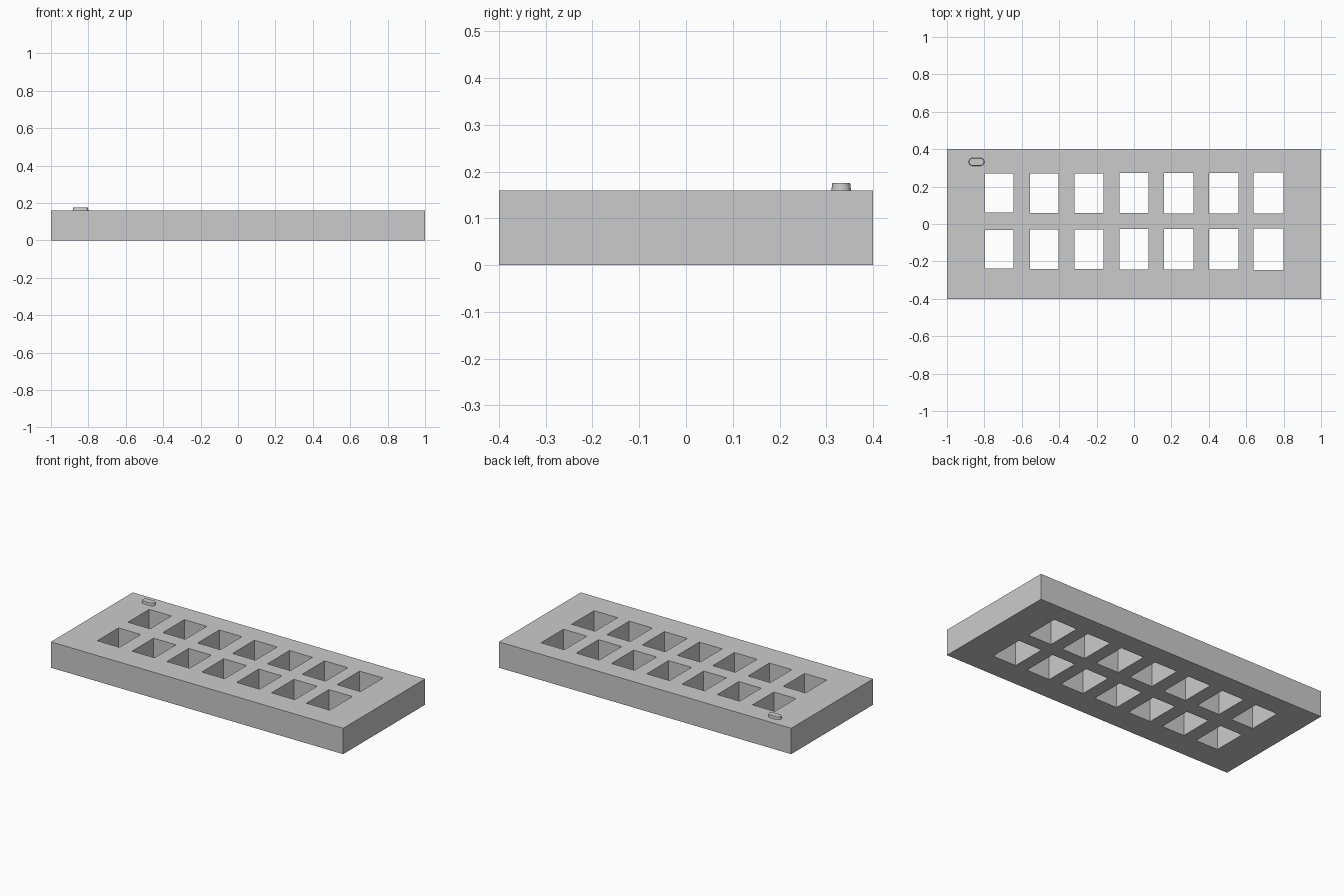
import bpy
import bmesh
import math
from mathutils import Matrix, Vector

default = bpy.data.objects.get("Cube")
if default:
    bpy.data.objects.remove(default, do_unlink=True)

grey = bpy.data.materials.new("plain grey")
grey.use_nodes = True
COLOUR = (0.6, 0.6, 0.6, 1)
grey.diffuse_color = COLOUR
grey.node_tree.nodes["Principled BSDF"].inputs["Base Color"].default_value = COLOUR


def add_box(bm, low, high):
    low, high = Vector(low), Vector(high)
    size = high - low
    matrix = Matrix.Translation((low + high) / 2) @ Matrix.Diagonal((*size, 1))
    bmesh.ops.create_cube(bm, size=1, matrix=matrix)


def make_object(name, bm):
    bmesh.ops.recalc_face_normals(bm, faces=bm.faces)
    mesh = bpy.data.meshes.new(name)
    bm.to_mesh(mesh)
    bm.free()
    mesh.materials.append(grey)
    obj = bpy.data.objects.new(name, mesh)
    bpy.context.collection.objects.link(obj)
    return obj


TOP = 0.16

# Slab
bm = bmesh.new()
add_box(bm, (-1, -0.4, 0), (1, 0.4, TOP))
slab = make_object("slab", bm)

# Two rows of seven pockets cut right through, growing slightly to the left
bm = bmesh.new()
for row_y in (0.165, -0.135):
    for i in range(7):
        x = -0.72 + 0.24 * i
        w = 0.076 + 0.0007 * i
        d = 0.104 + 0.001 * i
        add_box(bm, (x - w, row_y - d, -0.1), (x + w, row_y + d, TOP + 0.1))
cutter = make_object("pocket_cutter", bm)
cutter.hide_render = True

cut = slab.modifiers.new("pockets", "BOOLEAN")
cut.operation = "DIFFERENCE"
cut.solver = "EXACT"
cut.object = cutter
bpy.context.view_layer.objects.active = slab
bpy.ops.object.modifier_apply(modifier=cut.name)
bpy.data.objects.remove(cutter, do_unlink=True)


# Raised pill-shaped marker in the back right corner, slightly tapered
def pill_outline(radius, z, steps=12):
    points = []
    for side in (1, -1):
        for k in range(steps + 1):
            a = side * math.pi / 2 * (2 * k / steps - 1) if side > 0 else math.pi / 2 + math.pi * k / steps
            points.append((-0.842 + side * 0.021 + radius * math.cos(a),
                           0.332 + radius * math.sin(a), z))
    return points


bm = bmesh.new()
rings = [[bm.verts.new(p) for p in pill_outline(r, z)]
         for r, z in ((0.021, TOP), (0.019, 0.176))]
bm.faces.new(rings[0])
bm.faces.new(rings[1])
count = len(rings[0])
for k in range(count):
    n = (k + 1) % count
    bm.faces.new((rings[0][k], rings[0][n], rings[1][n], rings[1][k]))
make_object("corner_marker", bm)
